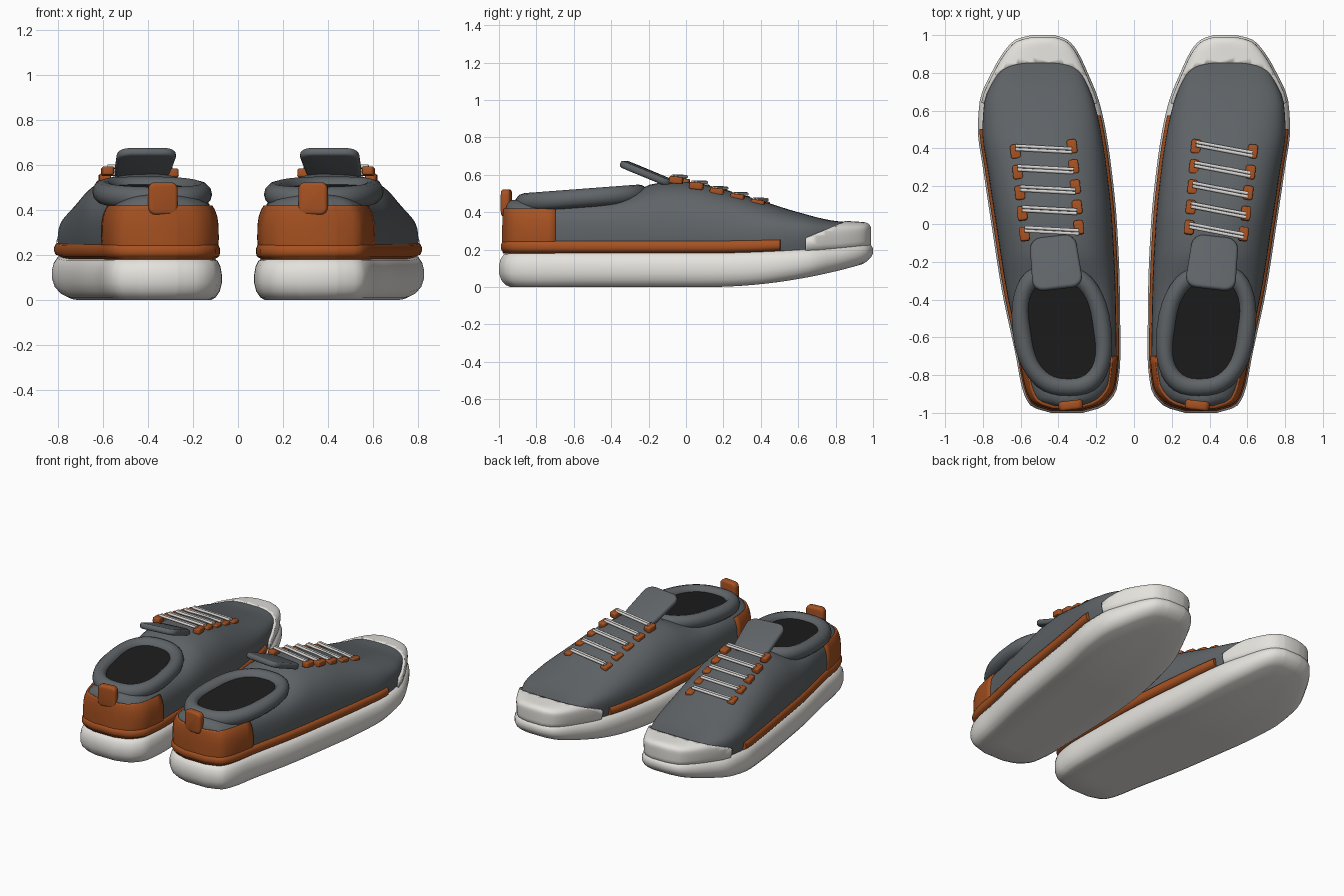
import bpy, bmesh, math
from mathutils import Matrix, Vector

cube = bpy.data.objects.get("Cube")
if cube:
    bpy.data.objects.remove(cube, do_unlink=True)


def material(name, rgb):
    m = bpy.data.materials.new(name)
    m.use_nodes = True
    m.diffuse_color = (*rgb, 1)
    m.node_tree.nodes["Principled BSDF"].inputs["Base Color"].default_value = (*rgb, 1)
    return m


GREY = material("slate fabric", (0.115, 0.128, 0.138))
WHITE = material("off white rubber", (0.78, 0.76, 0.72))
ORANGE = material("burnt orange", (0.38, 0.082, 0.015))
BLACK = material("black lining", (0.012, 0.012, 0.012))
LACE = material("pale lace", (0.68, 0.67, 0.65))

# Footprint: y, inner x, outer x
FOOT = [(-1, .27, .44), (-.965, .16, .545), (-.87, .09, .592), (-.7, .072, .625),
        (-.35, .075, .7), (0, .09, .755), (.3, .12, .8), (.5, .15, .827),
        (.65, .185, .817), (.8, .245, .755), (.93, .31, .675), (.98, .36, .62), (1, .42, .54)]
# Upper: y, crown height, roundness of the cross-section
CROWN = [(-1, .46, .65), (-.85, .47, .62), (-.4, .475, .6), (-.28, .51, .68), (-.14, .56, .78),
         (0, .562, .8), (.2, .522, .8), (.4, .462, .78), (.6, .4, .7), (.8, .353, .6), (1, .338, .6)]
TURN = math.atan(.115)


def smooth(table, y):
    """Monotone cubic through the table rows."""
    y = min(max(y, table[0][0]), table[-1][0])
    i = max(k for k in range(len(table) - 1) if table[k][0] <= y)
    h = table[i + 1][0] - table[i][0]
    u = (y - table[i][0]) / h

    def slope(k, c):
        return (table[k + 1][c] - table[k][c]) / (table[k + 1][0] - table[k][0])

    def tangent(k, c):
        a, b = slope(max(k - 1, 0), c), slope(min(k, len(table) - 2), c)
        return 2 * a * b / (a + b) if a * b > 0 else 0

    out = []
    for c in (1, 2):
        p, q = table[i][c], table[i + 1][c]
        t0, t1 = tangent(i, c) * h, tangent(i + 1, c) * h
        out.append(p + (q - p) * u * u * (3 - 2 * u) + u * (1 - u) * (t0 * (1 - u) - t1 * u))
    return out


def axis_x(y):
    return .43 + .115 * y


def outline(n=44):
    """Closed footprint as (spine x, offset from spine, y)."""
    rows = []
    for i in range(n + 1):
        y = -math.cos(math.pi * i / n)
        a, b = smooth(FOOT, y)
        rows.append(((a + b) / 2, (b - a) / 2, y))
    return rows + [(c, -w, y) for c, w, y in reversed(rows)]


def sole_z(y, f):
    spring = max(0, (y - .1) / .87) ** 2
    return (1 - f) * .13 * spring + f * (.185 + .055 * spring)


def finish(name, bm, mat, side):
    if side < 0:
        bm.transform(Matrix.Scale(-1, 4, (1, 0, 0)))
        bmesh.ops.reverse_faces(bm, faces=bm.faces)
    me = bpy.data.meshes.new(name)
    bm.to_mesh(me)
    bm.free()
    me.materials.append(mat)
    ob = bpy.data.objects.new(("left_" if side > 0 else "right_") + name, me)
    bpy.context.collection.objects.link(ob)
    bpy.context.view_layer.objects.active = ob
    bpy.ops.object.select_all(action='DESELECT')
    ob.select_set(True)
    bpy.ops.object.shade_smooth_by_angle(angle=math.radians(50))
    return ob


def loft(rings):
    bm = bmesh.new()
    loops = [[bm.verts.new(p) for p in ring] for ring in rings]
    for a, b in zip(loops, loops[1:]):
        for i in range(len(a)):
            j = (i + 1) % len(a)
            bm.faces.new((a[i], a[j], b[j], b[i]))
    bmesh.ops.remove_doubles(bm, verts=bm.verts, dist=.0004)
    bmesh.ops.recalc_face_normals(bm, faces=bm.faces)
    return bm


def cut(bm, point, remove, fill=False):
    res = bmesh.ops.bisect_plane(bm, geom=bm.verts[:] + bm.edges[:] + bm.faces[:],
                                 plane_co=point, plane_no=remove, clear_outer=True)
    if fill:
        edges = [e for e in res["geom_cut"] if isinstance(e, bmesh.types.BMEdge)]
        bmesh.ops.edgeloop_fill(bm, edges=edges)
        bmesh.ops.recalc_face_normals(bm, faces=bm.faces)


def slab(profile):
    """Stack of inset footprints: (inset, height fraction)."""
    return loft([[(c + w * (1 - d / .36), y * (1 - d), sole_z(y * (1 - d), f))
                  for c, w, y in outline()] for d, f in profile])


def dome(inset, lift):
    """Bulging upper shell: tucked in at the sole, widest above it, rounded on top."""
    rings, n = [], 16
    for k in range(-2, n + 1):
        t = math.pi / 2 * max(k, 0) / n
        tuck = min(k, 0) / 2
        ring = []
        for c, w, y in outline():
            e = smooth(CROWN, y)[1]
            s, r = max(math.cos(t), 0) ** e, math.sin(t) ** e
            s -= .06 * tuck * tuck
            yy = y * (1 - inset) * (1 - .06 * (1 - s))
            wide = sole_z(yy, 1) + .085 - .035 * max(yy, 0)
            top = smooth(CROWN, yy)[0] + lift
            ring.append((c + w * (1 - inset / .36) * s, yy, wide + (top - wide) * r + .09 * tuck))
        rings.append(ring)
    return loft(rings)


def shell(name, mat, side, bm, thickness):
    ob = finish(name, bm, mat, side)
    mod = ob.modifiers.new("thickness", 'SOLIDIFY')
    mod.thickness, mod.offset = thickness, -1


def rounded_box(name, mat, side, size, loc, tilt=0, corner=.01, edge=.008, axis=2, taper=1):
    """Box with rounded corners around one axis and softened edges."""
    bm = bmesh.new()
    bmesh.ops.create_cube(bm, size=1)
    for v in bm.verts:
        v.co = Vector(a * b for a, b in zip(v.co, size))
        if v.co.y > 0:
            v.co.x *= taper
    along = [e for e in bm.edges if abs((e.verts[0].co - e.verts[1].co)[axis]) > size[axis] * .9]
    bmesh.ops.bevel(bm, geom=along, offset=corner, segments=4, profile=.5, affect='EDGES')
    rims = [e for e in bm.edges if abs(e.verts[0].co[axis] - e.verts[1].co[axis]) < 1e-5]
    bmesh.ops.bevel(bm, geom=rims, offset=edge, segments=3, profile=.5, affect='EDGES')
    bm.transform(Matrix.Translation(loc) @ Matrix.Rotation(-TURN, 4, 'Z') @ Matrix.Rotation(tilt, 4, 'X'))
    finish(name, bm, mat, side)


def rod(name, mat, side, a, b, radius):
    bm = bmesh.new()
    bmesh.ops.create_cone(bm, cap_ends=True, segments=10, radius1=radius, radius2=radius, depth=(b - a).length)
    bm.transform(Matrix.Translation((a + b) / 2) @ (b - a).to_track_quat('Z', 'Y').to_matrix().to_4x4())
    finish(name, bm, mat, side)


def collar_path(grow, lift, n=40):
    """Slanted rounded oval around the foot opening."""
    pts = []
    for i in range(n):
        t = 2 * math.pi * i / n
        cx, sy = math.cos(t), math.sin(t)
        u = (.213 + grow) * math.copysign(abs(cx) ** .8, cx)
        y = -.56 + (.305 + grow) * math.copysign(abs(sy) ** .8, sy)
        pts.append(Vector((axis_x(y) + .016 + u, y, .475 + .075 * (y + .56) + lift)))
    return pts


for side in (1, -1):
    # Rubber sole and the coloured strip above it
    finish("sole", slab([(.36, 0), (.2, 0), (.06, 0), (.035, .06), (.012, .2), (0, .4), (0, .62),
                         (.008, .8), (.025, .94), (.05, 1), (.36, 1)]), WHITE, side)
    bm = slab([(.36, .98), (.04, .98), (.016, 1.04), (.01, 1.12), (.01, 1.22), (.018, 1.31),
               (.035, 1.35), (.36, 1.35)])
    cut(bm, (axis_x(.5), .54, 0), (.115, 1, 0), fill=True)
    finish("side_strip", bm, ORANGE, side)

    # Upper, heel counter and toe cap
    finish("upper", dome(.026, 0), GREY, side)
    bm = dome(.017, .01)
    cut(bm, (0, -.7, 0), (0, 1, 0))
    cut(bm, (0, 0, .42), (0, 0, 1))
    shell("heel_counter", ORANGE, side, bm, .02)
    bm = dome(.01, .006)
    cut(bm, (0, .64, .26), (0, -.4, .91))
    cut(bm, (0, .64, 0), (0, -1, 0))
    shell("toe_cap", WHITE, side, bm, .025)

    # Padded collar and dark opening
    path = collar_path(0, 0)
    centre = sum(path, Vector()) / len(path)
    rings = []
    for k in range(13):
        a = 2 * math.pi * k / 12
        rings.append([p + (p - centre).normalized() * .05 * math.cos(a)
                      + Vector((0, 0, .05 * math.sin(a))) for p in path])
    finish("collar", loft(rings), GREY, side)
    bm = bmesh.new()
    bm.faces.new([bm.verts.new(p) for p in collar_path(-.015, .018)])
    finish("lining", bm, BLACK, side)

    # Tongue and heel pull tab
    rounded_box("tongue", GREY, side, (.27, .3, .038), (axis_x(-.2) + .01, -.205, .605),
                tilt=-.39, corner=.06, edge=.015, taper=.9)
    rounded_box("heel_tab", ORANGE, side, (.13, .05, .145), (axis_x(-.96) + .015, -.96, .45),
                corner=.03, edge=.015, axis=1)

    # Five lace rows with eyelet tabs
    skew = .028 if side > 0 else -.008
    for i in range(5):
        ends = []
        for x, y, dy in ((.292 + .009 * i, -.018 + .107 * i, skew),
                         (.58 + .012 * i, -.053 + .109 * i, -skew)):
            z = .568 - .285 * (y + .04)
            rounded_box("eyelet_tab", ORANGE, side, (.052, .075, .038), (x, y, z), tilt=-.1, corner=.014)
            ends.append(Vector((x, -.035 + .108 * i + dy, .591 - .285 * .108 * i)))
        for gap in (-.009, .009):
            off = Vector((0, gap, -gap * .1))
            rod("lace", LACE, side, ends[0] + off, ends[1] + off, .009)
